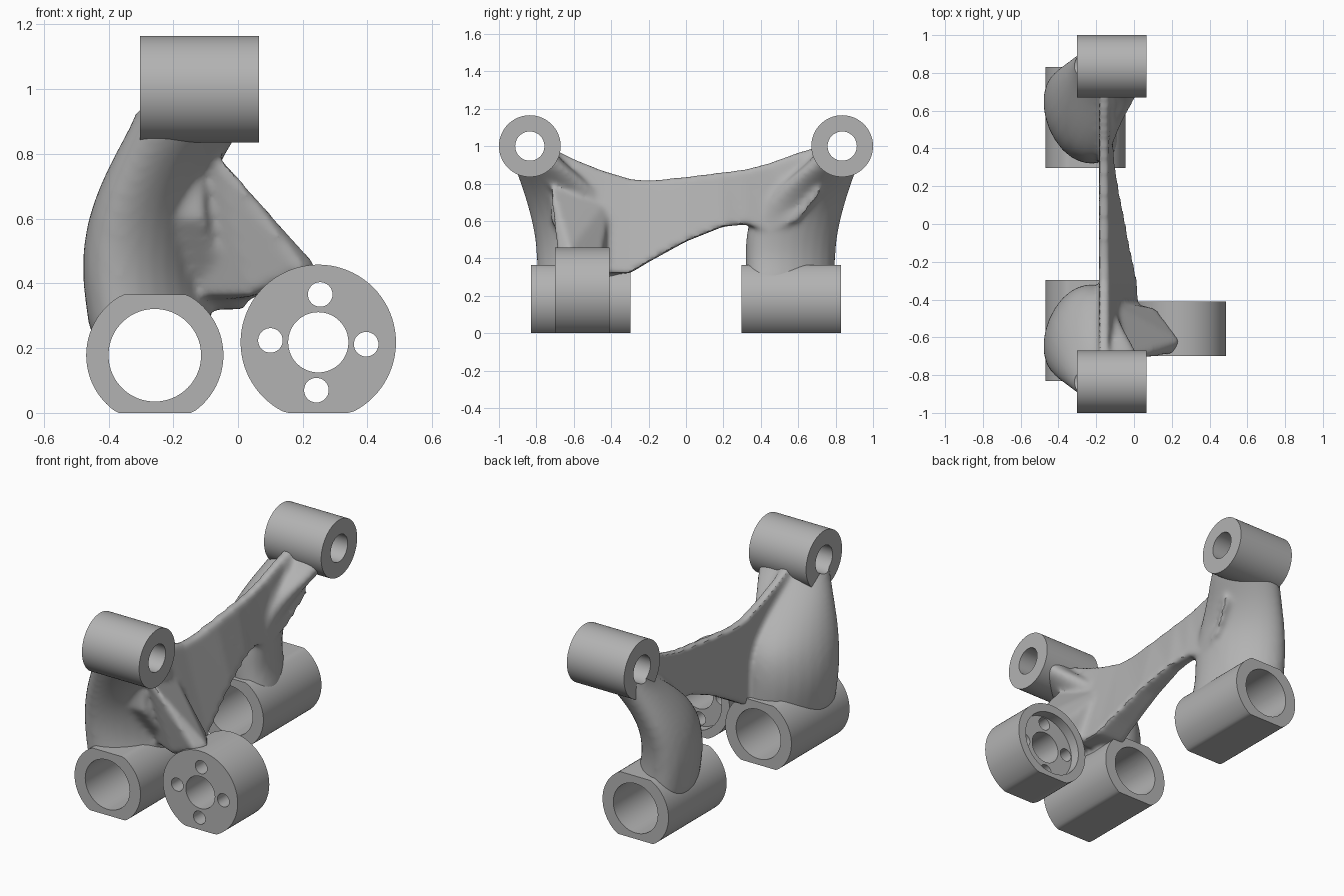
import bpy, bmesh
from math import sin, cos, pi
from mathutils import Vector

if "Cube" in bpy.data.objects:
    bpy.data.objects.remove(bpy.data.objects["Cube"])

grey = bpy.data.materials.new("plain grey")
grey.use_nodes = True
grey.diffuse_color = (0.45, 0.45, 0.45, 1)
grey.node_tree.nodes["Principled BSDF"].inputs["Base Color"].default_value = (0.45, 0.45, 0.45, 1)


def finish(name, bm):
    bmesh.ops.recalc_face_normals(bm, faces=bm.faces[:])
    mesh = bpy.data.meshes.new(name)
    bm.to_mesh(mesh)
    bm.free()
    mesh.materials.append(grey)
    ob = bpy.data.objects.new(name, mesh)
    bpy.context.scene.collection.objects.link(ob)
    return ob


def loft(name, rings):
    """Skin closed rings of equal length and cap both ends."""
    bm = bmesh.new()
    rows = [[bm.verts.new(p) for p in ring] for ring in rings]
    n = len(rows[0])
    for a, b in zip(rows, rows[1:]):
        for i in range(n):
            bm.faces.new((a[i], a[(i + 1) % n], b[(i + 1) % n], b[i]))
    bm.faces.new(rows[0])
    bm.faces.new(rows[-1])
    return finish(name, bm)


def cylinder(name, axis, centre, radius, start, end, top=9, bottom=-9, sides=80):
    """Cylinder along x or y; its section can be cut flat at top and bottom."""
    u, cz = centre
    rings = []
    for t in (start, end):
        ring = []
        for i in range(sides):
            a = 2 * pi * i / sides
            h = u + radius * cos(a)
            z = min(top, max(bottom, cz + radius * sin(a)))
            ring.append((t, h, z) if axis == "x" else (h, t, z))
        rings.append(ring)
    return loft(name, rings)


def select(ob):
    bpy.ops.object.select_all(action="DESELECT")
    ob.select_set(True)
    bpy.context.view_layer.objects.active = ob


def apply(ob, kind, **settings):
    m = ob.modifiers.new(kind.lower(), kind)
    for key, value in settings.items():
        setattr(m, key, value)
    select(ob)
    bpy.ops.object.modifier_apply(modifier=m.name)


def cut(ob, cutters):
    for c in cutters:
        apply(ob, "BOOLEAN", operation="DIFFERENCE", solver="EXACT", object=c)
        bpy.data.objects.remove(c)


def boss_bore(s):
    return cylinder("cutter", "x", (s * 0.835, 1.0), 0.078, -0.6, 0.4)


def tube_bore(s):
    return cylinder("cutter", "y", (-0.257, 0.178), 0.143, s * 0.1, s * 1.1)


parts = []
# Pivot bosses and bearing tubes at both ends
for s, end in ((-1, "front"), (1, "rear")):
    boss = cylinder(end + "_pivot_boss", "x", (s * 0.835, 1.0), 0.165, -0.302, 0.065)
    cut(boss, [boss_bore(s)])
    tube = cylinder(end + "_bearing_tube", "y", (-0.257, 0.178), 0.212,
                    s * 0.297, s * 0.83, top=0.365, bottom=0)
    cut(tube, [tube_bore(s)])
    parts += [boss, tube]

# Motor mount: drum with bolt holes and a recessed back
MOTOR = (0.248, 0.218)
mount = cylinder("motor_mount", "y", MOTOR, 0.24, -0.70, -0.41, bottom=0)
holes = [cylinder("cutter", "y", MOTOR, 0.093, -0.9, -0.2),
         cylinder("cutter", "y", MOTOR, 0.19, -0.47, -0.2)]
for i in range(4):
    a = i * pi / 2 - 0.04
    spot = (MOTOR[0] + 0.148 * cos(a), MOTOR[1] + 0.148 * sin(a))
    holes.append(cylinder("cutter", "y", spot, 0.038, -0.9, -0.2, sides=32))
cut(mount, holes)
parts.append(mount)

# Legs: height, outer x, inner x, far y, near y
LEVELS = [(0.18, -0.45, -0.08, 0.79, 0.35), (0.30, -0.465, -0.10, 0.79, 0.34),
          (0.40, -0.48, -0.13, 0.79, 0.34), (0.52, -0.48, -0.13, 0.80, 0.34),
          (0.65, -0.45, -0.12, 0.83, 0.37), (0.78, -0.39, -0.07, 0.87, 0.50),
          (0.88, -0.335, 0.0, 0.91, 0.63), (0.96, -0.30, 0.03, 0.93, 0.71),
          (1.04, -0.29, 0.03, 0.93, 0.74)]
organic = []
for s in (-1, 1):
    rings = []
    for z, xo, xi, far, near in LEVELS:
        w, d = xi - xo, far - near
        plan = [(xo + 0.1 * w, far), (xo + 0.6 * w, far - 0.06 * d), (xi, near + 0.5 * d),
                (xi, near), (xo + 0.4 * w, near), (xo, near + 0.5 * d)]
        mid = Vector((xo + w / 2, near + d / 2))
        grown = [mid + (Vector(p) - mid) * 1.14 for p in plan]
        rings.append([(p.x, s * p.y, z) for p in grown])
    leg = loft("leg", rings)
    apply(leg, "SUBSURF", levels=2)
    organic.append(leg)

# Web joining the legs: y, top z, bottom z, bottom inner x
WEB = [(-0.72, 0.99, 0.60, -0.10), (-0.60, 0.93, 0.42, -0.06), (-0.45, 0.87, 0.32, 0.03),
       (-0.30, 0.825, 0.32, 0.02), (-0.20, 0.815, 0.38, 0.0), (0.0, 0.835, 0.49, -0.04),
       (0.20, 0.86, 0.57, -0.08), (0.32, 0.875, 0.58, -0.10), (0.45, 0.91, 0.55, -0.11),
       (0.60, 0.965, 0.60, -0.09), (0.72, 1.0, 0.75, -0.05)]
organic.append(loft("web", [[(-0.185, y, zt), (-0.135, y, zt), (xr, y, zb), (-0.18, y, zb)]
                            for y, zt, zb, xr in WEB]))

# Gusset from the front leg out to the motor mount
bm = bmesh.new()
for p in [(-0.07, -0.73, 0.81), (0.21, -0.69, 0.44), (0.25, -0.62, 0.45), (0.12, -0.45, 0.42),
          (0.04, -0.65, 0.36), (0.04, -0.43, 0.35), (-0.16, -0.56, 0.80), (-0.16, -0.40, 0.74),
          (-0.16, -0.43, 0.34), (-0.16, -0.56, 0.36)]:
    bm.verts.new(p)
bmesh.ops.convex_hull(bm, input=bm.verts[:])
organic.append(finish("gusset", bm))

# Fuse the organic pieces into one softened casting and clear the bores
select(organic[0])
for ob in organic:
    ob.select_set(True)
bpy.ops.object.join()
body = organic[0]
body.name = "cast_frame"
apply(body, "REMESH", mode="VOXEL", voxel_size=0.014)
apply(body, "SMOOTH", factor=0.5, iterations=12)
cut(body, [boss_bore(-1), boss_bore(1), tube_bore(-1), tube_bore(1)])
parts.append(body)

for ob in parts:
    select(ob)
    bpy.ops.object.shade_smooth_by_angle(angle=0.6)
